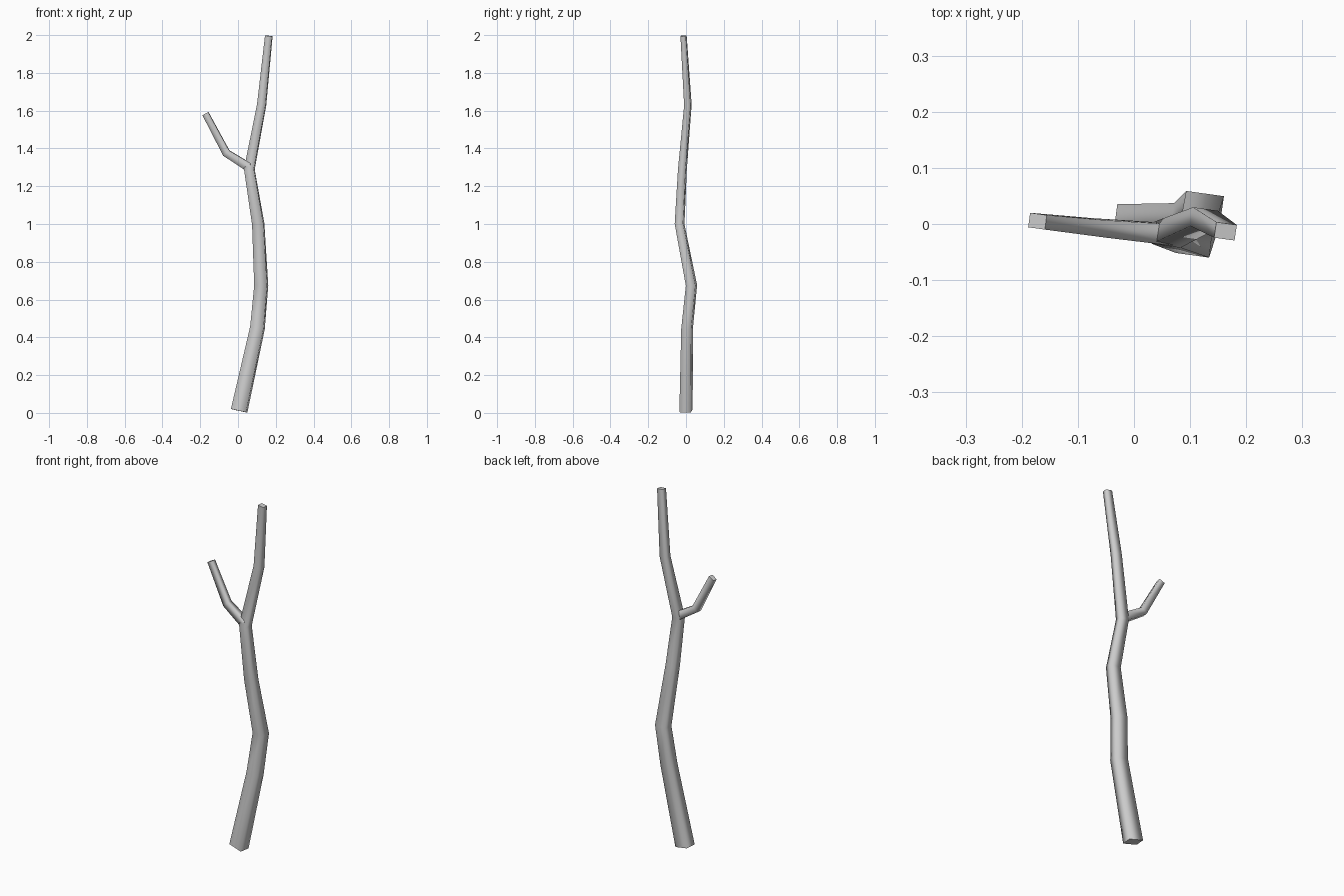
import bpy, bmesh
from math import radians
from mathutils import Vector, Matrix

if "Cube" in bpy.data.objects:
    bpy.data.objects.remove(bpy.data.objects["Cube"])

YAW = Matrix.Rotation(radians(-8), 3, 'Z')

def limb(name, path):
    """Sweep a tapering four-sided section along (x, y, z, width, depth) points."""
    bm = bmesh.new()
    pts = [Vector(p[:3]) for p in path]
    rings = []
    for i, p in enumerate(path):
        a = (pts[i] - pts[i - 1]).normalized() if i else Vector()
        b = (pts[i + 1] - pts[i]).normalized() if i < len(pts) - 1 else Vector()
        t = (a + b).normalized()
        back = YAW @ Vector((0, 1, 0))
        back = (back - t * back.dot(t)).normalized()
        side = back.cross(t)
        w, d = p[3] / 2, p[4] / 2
        rings.append([bm.verts.new(pts[i] + side * w * u + back * d * v)
                      for u, v in ((-1, -1), (1, -1), (1, 1), (-1, 1))])
    for r, s in zip(rings, rings[1:]):
        for k in range(4):
            n = (k + 1) % 4
            bm.faces.new((r[k], r[n], s[n], s[k])).smooth = True
    # flat sawn ends
    bm.faces.new(rings[0][::-1])
    bm.faces.new(rings[-1])
    bmesh.ops.recalc_face_normals(bm, faces=bm.faces)
    for e in bm.edges:
        if any(not f.smooth for f in e.link_faces):
            e.smooth = False
    me = bpy.data.meshes.new(name)
    bm.to_mesh(me)
    bm.free()
    ob = bpy.data.objects.new(name, me)
    bpy.context.collection.objects.link(ob)
    return ob

# main stem
limb("main_stem", [
    (0.006, 0.000, 0.011, 0.082, 0.060),
    (0.103, 0.006, 0.450, 0.072, 0.053),
    (0.123, 0.029, 0.675, 0.068, 0.051),
    (0.107, -0.034, 1.000, 0.060, 0.044),
    (0.060, -0.019, 1.290, 0.052, 0.040),
    (0.125, 0.010, 1.630, 0.045, 0.034),
    (0.163, -0.013, 1.996, 0.037, 0.028)])

# side twig, starting inside the stem
limb("side_twig", [
    (0.058, -0.018, 1.300, 0.046, 0.038),
    (-0.062, -0.007, 1.376, 0.041, 0.031),
    (-0.172, 0.005, 1.584, 0.034, 0.026)])
